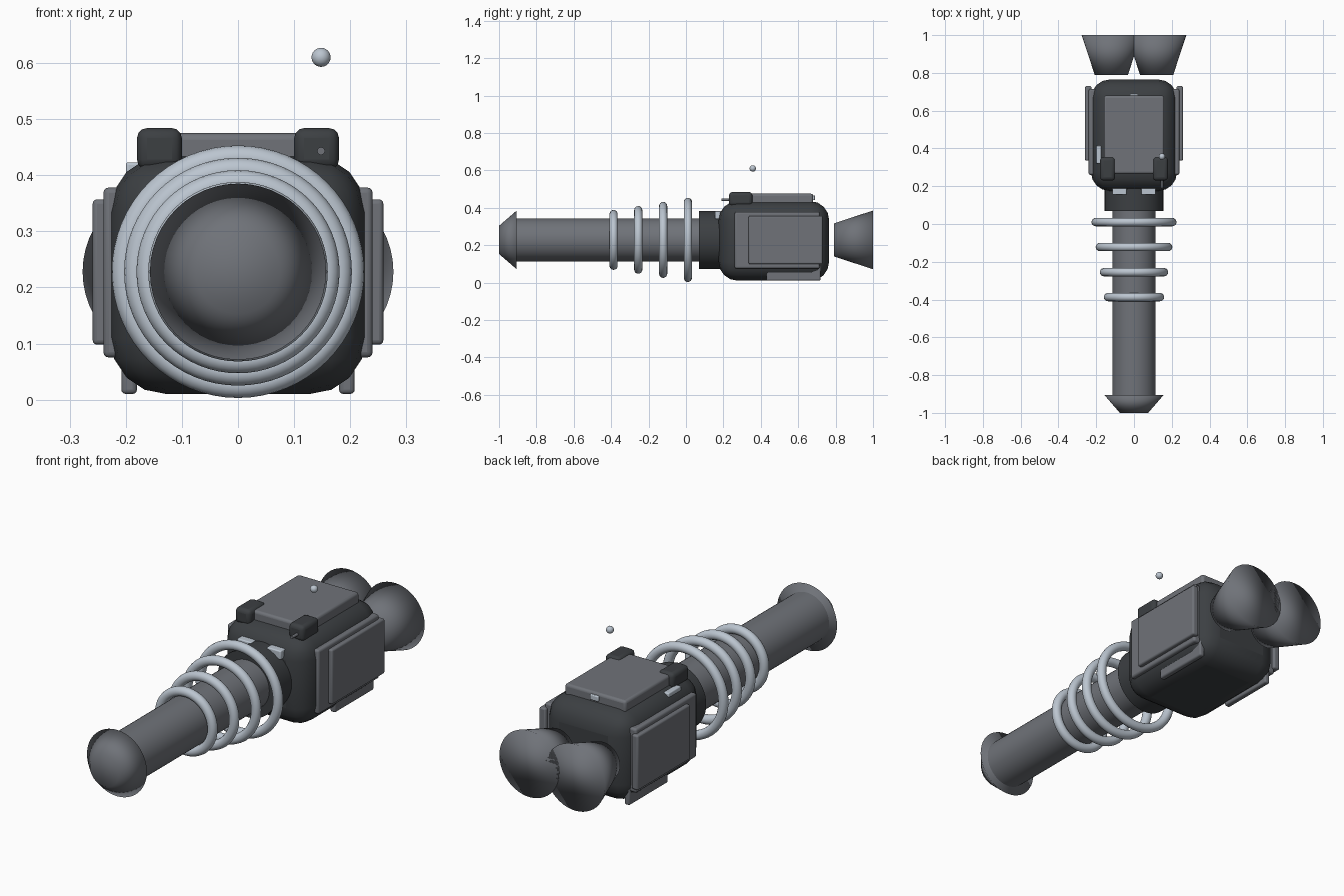
import bpy, math

if "Cube" in bpy.data.objects:
    bpy.data.objects.remove(bpy.data.objects["Cube"])

AXIS_Z = 0.228  # height of the barrel axis


def material(name, rgb):
    m = bpy.data.materials.new(name)
    m.diffuse_color = (*rgb, 1)
    m.use_nodes = True
    m.node_tree.nodes["Principled BSDF"].inputs["Base Color"].default_value = m.diffuse_color
    return m


dark = material("dark_metal", (0.045, 0.05, 0.055))
mid = material("grey_metal", (0.16, 0.17, 0.19))
light = material("light_metal", (0.5, 0.56, 0.63))


def finish(name, mat):
    ob = bpy.context.object
    ob.name = name
    ob.data.materials.append(mat)
    return ob


def box(name, xs, ys, zs, bevel, mat, segments=3):
    """Bevelled box given by its min/max on each axis."""
    spans = (xs, ys, zs)
    bpy.ops.mesh.primitive_cube_add(size=1, location=[(a + b) / 2 for a, b in spans])
    ob = finish(name, mat)
    ob.scale = [abs(b - a) for a, b in spans]
    bpy.ops.object.transform_apply(location=False, rotation=False, scale=True)
    bpy.ops.object.shade_smooth_by_angle(angle=math.radians(35))
    mod = ob.modifiers.new("Bevel", "BEVEL")
    mod.width, mod.segments = bevel, segments
    return ob


def tube(name, y0, y1, r0, r1, mat, x=0, z=AXIS_Z, full_smooth=False, sides=48):
    """Cylinder or cone along y, radius r0 at y0 and r1 at y1."""
    bpy.ops.mesh.primitive_cone_add(vertices=sides, radius1=r1, radius2=r0, depth=y1 - y0,
                                    location=(x, (y0 + y1) / 2, z),
                                    rotation=(math.pi / 2, 0, 0))
    ob = finish(name, mat)
    if full_smooth:
        bpy.ops.object.shade_smooth()
    else:
        bpy.ops.object.shade_smooth_by_angle(angle=math.radians(35))
    return ob


# Barrel, muzzle and collar
tube("barrel", -0.95, 0.15, 0.115, 0.115, mid)
tube("muzzle", -1.0, -0.905, 0.075, 0.157, mid, full_smooth=True)
tube("collar", 0.07, 0.30, 0.155, 0.155, dark)

# Coil rings growing towards the body
for i, (y, outer) in enumerate([(-0.387, 0.16), (-0.255, 0.181), (-0.122, 0.203), (0.01, 0.225)]):
    bpy.ops.mesh.primitive_torus_add(major_radius=outer - 0.022, minor_radius=0.022,
                                     major_segments=64, minor_segments=16,
                                     location=(0, y, AXIS_Z), rotation=(math.pi / 2, 0, 0))
    finish(f"coil_ring_{i + 1}", light)
    bpy.ops.object.shade_smooth()

# Main body and top plate
box("body", (-0.228, 0.228), (0.175, 0.765), (0.01, 0.435), 0.1, dark, 4)
box("top_plate", (-0.16, 0.16), (0.265, 0.68), (0.41, 0.475), 0.012, mid)
box("rear_latch", (-0.022, 0.022), (0.665, 0.69), (0.44, 0.465), 0.004, light)
box("side_switch", (-0.2, -0.172), (0.32, 0.415), (0.385, 0.423), 0.005, light)

# Mirrored parts
for side, s in (("right", 1), ("left", -1)):
    box(f"inner_plate_{side}", (s * 0.2, s * 0.24), (0.26, 0.715), (0.075, 0.378), 0.01, mid)
    box(f"outer_plate_{side}", (s * 0.225, s * 0.259), (0.335, 0.73), (0.098, 0.357), 0.008, mid)
    box(f"lower_rail_{side}", (s * 0.18, s * 0.208), (0.43, 0.72), (0.01, 0.10), 0.008, mid)
    box(f"sight_block_{side}", (s * 0.1, s * 0.18), (0.23, 0.355), (0.41, 0.484), 0.018, dark)
    box(f"collar_clip_{side}", (s * 0.04, s * 0.115), (0.155, 0.195), (0.34, 0.382), 0.005, light)
    # Flared exhaust at the rear
    tube(f"exhaust_{side}", 0.79, 1.0, 0.088, 0.157, mid, x=s * 0.12, full_smooth=True)

# Antenna rod and its ball tip
tube("antenna_rod", 0.19, 0.52, 0.007, 0.007, mid, x=0.148, z=0.443, sides=12)
bpy.ops.mesh.primitive_uv_sphere_add(segments=24, ring_count=12, radius=0.017,
                                     location=(0.148, 0.357, 0.61))
finish("antenna_tip", light)
bpy.ops.object.shade_smooth()
